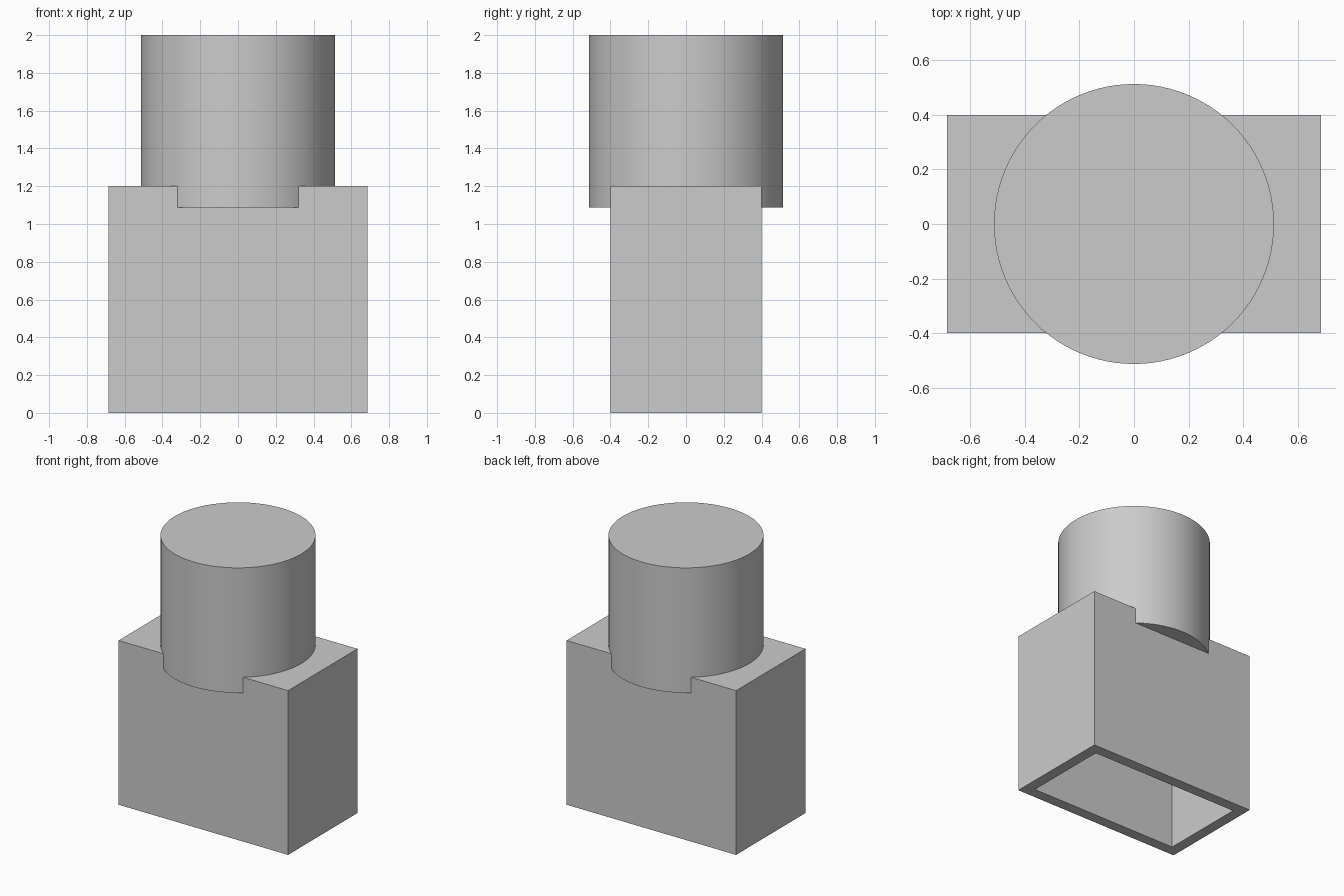
import bpy
import bmesh
import math

WIDTH, DEPTH, BODY_TOP, TOP = 1.37, 0.80, 1.20, 2.0
WALL = 0.113
RADIUS = 0.513

default = bpy.data.objects.get("Cube")
if default:
    bpy.data.objects.remove(default, do_unlink=True)

# One plain grey
grey = bpy.data.materials.new("plain_grey")
grey.use_nodes = True
grey.diffuse_color = (0.6, 0.6, 0.6, 1)
grey.node_tree.nodes["Principled BSDF"].inputs["Base Color"].default_value = grey.diffuse_color


def make_object(name, bm):
    bmesh.ops.recalc_face_normals(bm, faces=bm.faces)
    mesh = bpy.data.meshes.new(name)
    bm.to_mesh(mesh)
    bm.free()
    mesh.materials.append(grey)
    obj = bpy.data.objects.new(name, mesh)
    bpy.context.collection.objects.link(obj)
    return obj


# Rectangular body, hollowed from below to an even wall thickness
bm = bmesh.new()
bmesh.ops.create_cube(bm, size=1)
bmesh.ops.scale(bm, vec=(WIDTH, DEPTH, BODY_TOP), verts=bm.verts)
bmesh.ops.translate(bm, vec=(0, 0, BODY_TOP / 2), verts=bm.verts)
bm.normal_update()
bottom = min(bm.faces, key=lambda f: f.calc_center_median().z)
bmesh.ops.inset_region(bm, faces=[bottom], thickness=WALL)
extruded = bmesh.ops.extrude_discrete_faces(bm, faces=[bottom])
ceiling = extruded["faces"][0]
bmesh.ops.translate(bm, vec=(0, 0, BODY_TOP - WALL), verts=ceiling.verts)
make_object("hollow_body", bm)

# Round neck, starting at the underside of the body's top wall
neck_base = BODY_TOP - WALL
bm = bmesh.new()
bmesh.ops.create_cone(bm, cap_ends=True, segments=96, radius1=RADIUS,
                      radius2=RADIUS, depth=TOP - neck_base)
bmesh.ops.translate(bm, vec=(0, 0, (TOP + neck_base) / 2), verts=bm.verts)
neck = make_object("round_neck", bm)

# Smooth sides, sharp rims
bpy.ops.object.select_all(action="DESELECT")
neck.select_set(True)
bpy.context.view_layer.objects.active = neck
bpy.ops.object.shade_smooth_by_angle(angle=math.radians(30))
